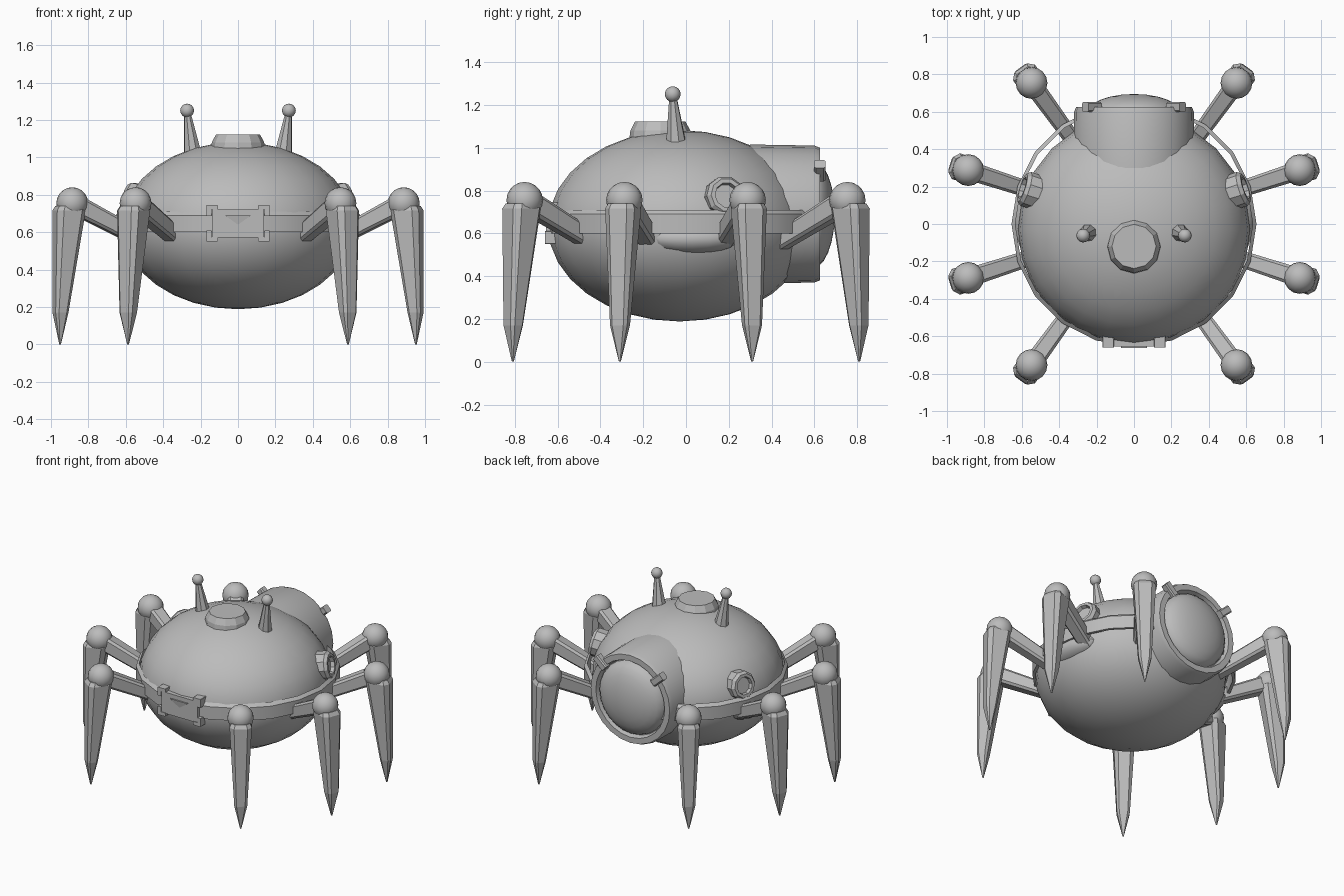
import bpy
import bmesh
from math import sin, cos, pi, radians
from mathutils import Vector, Matrix

if "Cube" in bpy.data.objects:
    bpy.data.objects.remove(bpy.data.objects["Cube"])

grey = bpy.data.materials.new("plain_grey")
grey.use_nodes = True
grey.diffuse_color = (0.5, 0.5, 0.5, 1)
grey.node_tree.nodes["Principled BSDF"].inputs["Base Color"].default_value = (0.5, 0.5, 0.5, 1)

X, Y, Z = Vector((1, 0, 0)), Vector((0, 1, 0)), Vector((0, 0, 1))


def finish(name, bm, matrix=Matrix(), smooth=True):
    bmesh.ops.remove_doubles(bm, verts=bm.verts, dist=1e-5)
    bm.transform(matrix)
    bmesh.ops.recalc_face_normals(bm, faces=bm.faces)
    mesh = bpy.data.meshes.new(name)
    for face in bm.faces:
        face.smooth = smooth
    bm.to_mesh(mesh)
    bm.free()
    mesh.materials.append(grey)
    if smooth:
        mesh.set_sharp_from_angle(angle=radians(35))
    obj = bpy.data.objects.new(name, mesh)
    bpy.context.collection.objects.link(obj)
    return obj


def loft(name, loops, matrix=Matrix(), smooth=False):
    """Skin a row of equal-length point loops and cap both ends."""
    bm = bmesh.new()
    rows = [[bm.verts.new(p) for p in loop] for loop in loops]
    count = len(rows[0])
    for a, b in zip(rows, rows[1:]):
        for i in range(count):
            j = (i + 1) % count
            bm.faces.new((a[i], a[j], b[j], b[i]))
    bm.faces.new(rows[0])
    bm.faces.new(rows[-1])
    return finish(name, bm, matrix, smooth)


def lathe(name, profile, segments, place=(0, 0, 0), axis=Z, closed=False, smooth=True):
    """Spin (radius, height) points about an axis."""
    bm = bmesh.new()
    rows = []
    for r, h in profile:
        if r == 0:
            rows.append([bm.verts.new((0, 0, h))] * segments)
        else:
            rows.append([bm.verts.new((r * cos(2 * pi * i / segments),
                                       r * sin(2 * pi * i / segments), h)) for i in range(segments)])
    pairs = list(zip(rows, rows[1:])) + ([(rows[-1], rows[0])] if closed else [])
    for a, b in pairs:
        for i in range(segments):
            j = (i + 1) % segments
            corners = list(dict.fromkeys((a[i], a[j], b[j], b[i])))
            if len(corners) > 2:
                bm.faces.new(corners)
    turn = Vector(axis).to_track_quat('Z', 'Y').to_matrix().to_4x4()
    return finish(name, bm, Matrix.Translation(place) @ turn, smooth)


def ball(name, place, radii, segments=16, rings=10):
    bm = bmesh.new()
    bmesh.ops.create_uvsphere(bm, u_segments=segments, v_segments=rings, radius=1)
    return finish(name, bm, Matrix.Translation(place) @ Matrix.Diagonal((*radii, 1)))


def chamfered(center, u, v, hu, hv, cut=0.3):
    """Rectangle loop with clipped corners."""
    c = cut * min(hu, hv)
    points = [(hu, hv - c), (hu - c, hv), (c - hu, hv), (-hu, hv - c),
              (-hu, c - hv), (c - hu, -hv), (hu - c, -hv), (hu, c - hv)]
    return [Vector(center) + u * a + v * b for a, b in points]


def box(name, low, high, cut=0.15):
    """Box along y with clipped corners."""
    cx, cz = (low[0] + high[0]) / 2, (low[2] + high[2]) / 2
    hx, hz = (high[0] - low[0]) / 2, (high[2] - low[2]) / 2
    return loft(name, [chamfered((cx, y, cz), X, Z, hx, hz, cut) for y in (low[1], high[1])])


# Body shell and waist band
ball("body", (0, -0.03, 0.635), (0.62, 0.615, 0.447), 24, 16)
lathe("waist_band", [(0.635, 0.60), (0.655, 0.60), (0.655, 0.69), (0.635, 0.71)],
      20, closed=True)

# Roof hatch
lathe("roof_hatch", [(0, 1.04), (0.145, 1.04), (0.14, 1.08), (0.118, 1.122), (0, 1.122)],
      12, (0, -0.12, 0), smooth=False)

# Rear port: housing, recessed rim and domed window
lathe("rear_housing", [(0, 0.3), (0.325, 0.3), (0.32, 0.60), (0.31, 0.625), (0.27, 0.625),
                       (0.26, 0.59), (0, 0.59)], 24, (0, 0, 0.69), Y)
dome = [(0.255 * cos(a * pi / 12), 0.59 + 0.105 * sin(a * pi / 12)) for a in range(6)]
lathe("rear_dome", dome + [(0, 0.695)], 24, (0, 0, 0.69), Y)

# Front panel with a sloped, downward-pointing notch
box("front_panel", (-0.14, -0.655, 0.57), (0.14, -0.55, 0.72), 0.05)
loft("front_panel_notch", [
    [Vector((-0.07, -0.65, 0.69)), Vector((0.07, -0.65, 0.69)), Vector((0, -0.65, 0.64))],
    [Vector((-0.07, -0.664, 0.69)), Vector((0.07, -0.664, 0.69)), Vector((0, -0.656, 0.64))]])

for side, s in (("left", 1), ("right", -1)):
    # Corner brackets around the front panel
    for level, z, t in (("top", 0.745, -1), ("bottom", 0.55, 1)):
        for part, w, h in (("bar", 0.06, 0.025), ("post", 0.025, 0.06)):
            xs, zs = sorted((s * 0.168, s * (0.168 - w))), sorted((z, z + t * h))
            box(f"{side}_{level}_bracket_{part}", (xs[0], -0.66, zs[0]), (xs[1], -0.56, zs[1]))

    # Antennae
    foot, knob = Vector((s * 0.24, -0.045, 1.0)), Vector((s * 0.272, -0.062, 1.25))
    lathe(f"{side}_antenna", [(0, 0), (0.052, 0), (0.018, 0.24), (0, 0.24)], 8, foot, knob - foot)
    ball(f"{side}_antenna_knob", knob, [0.037] * 3, 12, 8)

    # Side portholes
    lathe(f"{side}_porthole", [(0, -0.1), (0.095, -0.1), (0.095, 0.025), (0.08, 0.045), (0.06, 0.045),
                               (0.055, 0.02), (0, 0.02)],
          10, (s * 0.555, 0.18, 0.77), (s * 0.93, 0.3, 0.2), smooth=False)

    # Hip bulges under the band
    ball(f"{side}_hip_bulge", (s * 0.53, 0.03, 0.575), (0.11, 0.22, 0.075), 16, 10)

    # Clips on the rear rim
    out = Vector((s, 0, 0.9)).normalized()
    across = out.cross(Y)
    spot = Vector((0, 0.625, 0.69))
    loft(f"{side}_rear_clip", [chamfered(spot + out * d, Y, across, 0.026, 0.026)
                               for d in (0.255, 0.35)])

    # Legs, each built pointing along +x and then turned into place
    for place, angle in (("front", -54), ("mid_front", -18), ("mid_rear", 18), ("rear", 54)):
        label = f"{side}_{place}_leg"
        turn = Matrix.Rotation(radians(angle if s > 0 else 180 - angle), 4, 'Z')
        start, knee = Vector((0.53, 0, 0.555)), Vector((0.92, 0, 0.75))
        normal = (knee - start).normalized().cross(Y)
        loft(label + "_thigh", [chamfered(start, normal, Y, 0.042, 0.042),
                                chamfered(knee, normal, Y, 0.052, 0.05)], turn)
        ball(label + "_knee", turn @ Vector((0.932, 0, 0.755)), [0.085] * 3)
        shin = [(0.945, 0.07, 0.06, 0.74), (0.95, 0.08, 0.072, 0.715),
                (0.998, 0.036, 0.042, 0.17), (1.0, 0.004, 0.004, 0.0)]
        loft(label + "_shin", [chamfered((x, 0, z), X, Y, hx, hy, 0.4)
                               for x, hx, hy, z in shin], turn)
